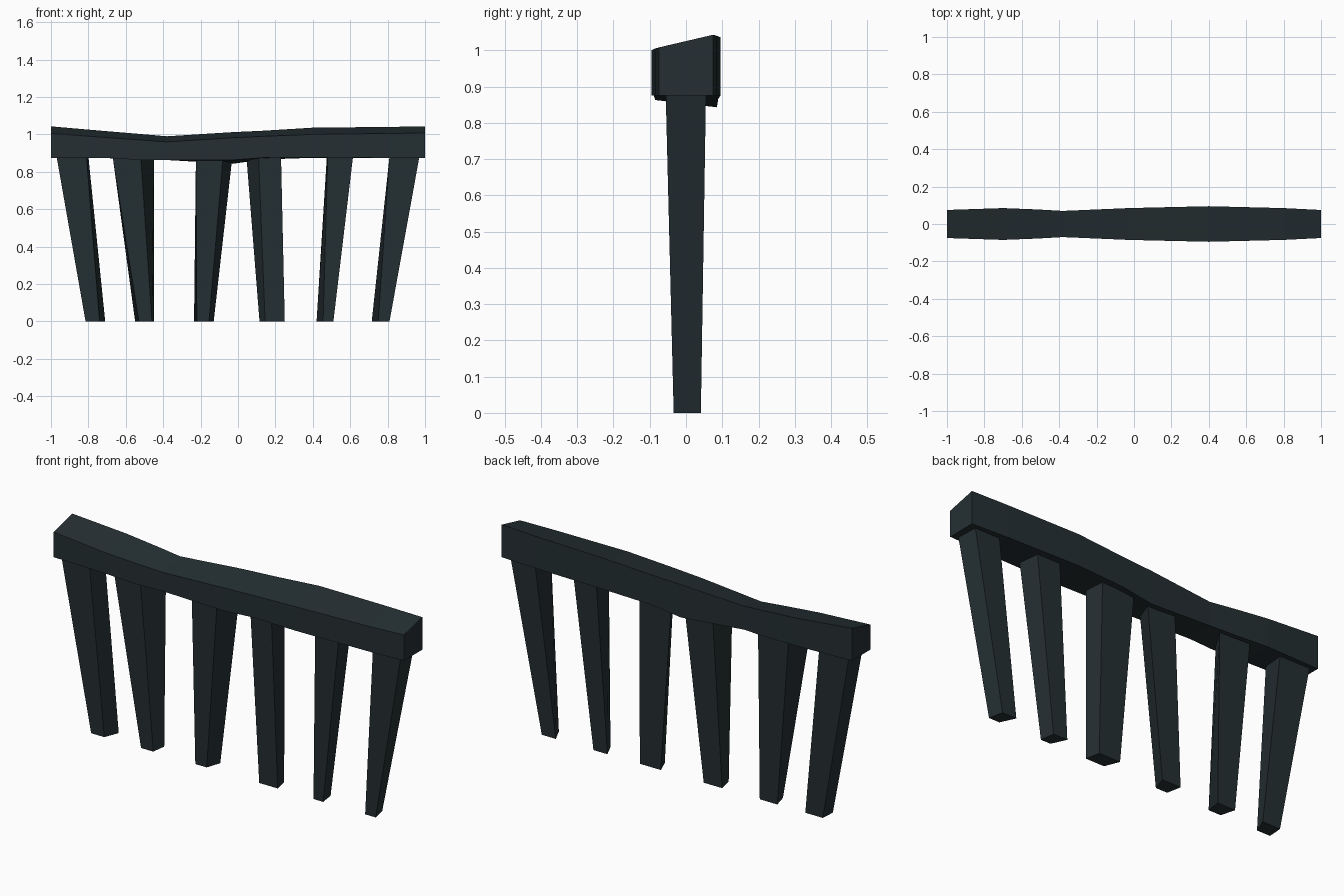
import bpy

mat = bpy.data.materials.new("dark_slate")
mat.diffuse_color = (0.018, 0.028, 0.032, 1)


def loft(name, rings):
    """Flat-faced solid through a row of four-cornered rings."""
    verts = [p for r in rings for p in r]
    n = len(rings)
    faces = [(3, 2, 1, 0), tuple(4 * (n - 1) + k for k in range(4))]
    for i in range(n - 1):
        for k in range(4):
            a, b = 4 * i + k, 4 * i + (k + 1) % 4
            faces.append((a, b, b + 4, a + 4))
    mesh = bpy.data.meshes.new(name)
    mesh.from_pydata(verts, [], faces)
    mesh.materials.append(mat)
    ob = bpy.data.objects.new(name, mesh)
    bpy.context.collection.objects.link(ob)
    return ob


# Top rail: x, half depth, top front z, top back z, bottom front z, bottom back z
stations = [
    (-1.00, .075, 1.005, 1.043, .875, .875),
    (-0.70, .085, .983, 1.017, .875, .873),
    (-0.52, .078, .970, 1.002, .863, .868),
    (-0.38, .070, .960, .990, .863, .868),
    (-0.03, .085, .982, 1.012, .863, .843),
    (0.14, .089, .990, 1.020, .876, .866),
    (0.40, .095, 1.000, 1.036, .876, .875),
    (0.80, .085, 1.005, 1.040, .875, .875),
    (1.00, .075, 1.008, 1.043, .875, .875),
]
loft("top_rail", [[(x, -h, fb), (x, h, bb), (x, h, bt), (x, -h, ft)]
                  for x, h, ft, bt, fb, bb in stations])

# Tapered posts: corner x at the foot, then at the top
# (front left, front right, back right, back left)
posts = [
    ((-.815, -.74, -.71, -.81), (-.97, -.81, -.80, -.97)),
    ((-.53, -.46, -.45, -.55), (-.67, -.52, -.45, -.625)),
    ((-.22, -.155, -.13, -.235), (-.225, -.08, -.03, -.19)),
    ((.145, .25, .235, .115), (.11, .23, .228, .045)),
    ((.455, .51, .50, .42), (.48, .615, .605, .475)),
    ((.75, .81, .795, .715), (.81, .97, .965, .825)),
]
for i, (foot, top) in enumerate(posts, 1):
    loft(f"post_{i}", [
        [(x, y, z) for x, y in zip(xs, (yf, yf, yb, yb))]
        for xs, yf, yb, z in ((foot, -.034, .041, 0), (top, -.056, .055, .882))])
